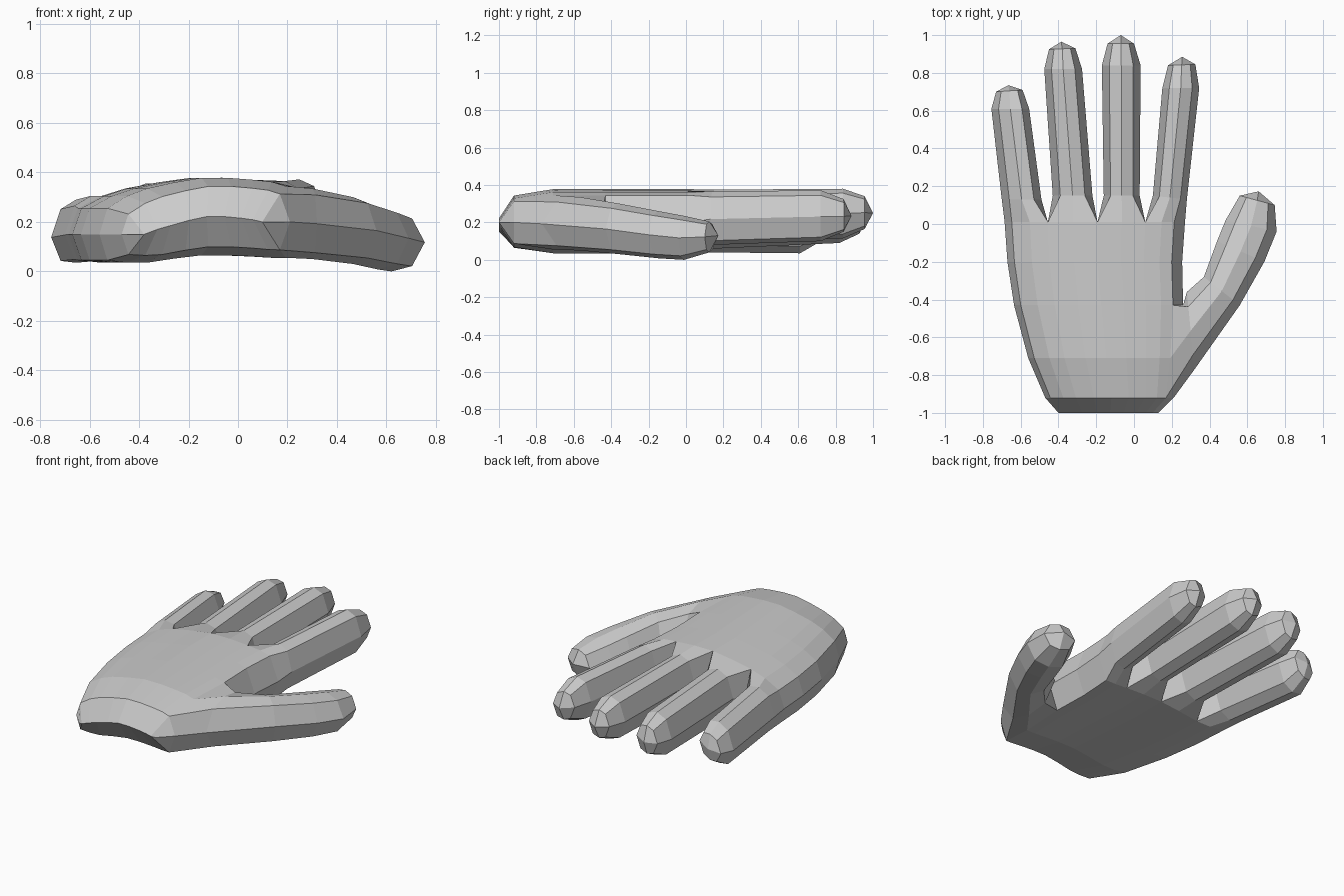
import bpy, bmesh

cube = bpy.data.objects.get("Cube")
if cube:
    bpy.data.objects.remove(cube)

skin = bpy.data.materials.new("light grey")
skin.use_nodes = True
grey = (0.6, 0.6, 0.6, 1)
skin.diffuse_color = grey
skin.node_tree.nodes["Principled BSDF"].inputs["Base Color"].default_value = grey

bm = bmesh.new()


def bridge(a, b, skip=()):
    """Join two rings of equal length with quads."""
    n = len(a)
    for j in range(n):
        if j not in skip:
            k = (j + 1) % n
            bm.faces.new((a[j], a[k], b[k], b[j]))


# Palm: nine points across the back and the underside, one along each edge
ACROSS = (0.04, 0.14, 0.24, 0.38, 0.515, 0.65, 0.78, 0.87, 0.94)
BACK = (0.255, 0.305, 0.335, 0.36, 0.378, 0.378, 0.37, 0.362, 0.345)
UNDER = (0.045, 0.035, 0.035, 0.052, 0.065, 0.065, 0.06, 0.055, 0.055)


def palm_ring(y, left, right, thick):
    def vert(f, z, mid):
        return bm.verts.new((left + f * (right - left), y, mid + (z - mid) * thick))
    mids = [(t + b) / 2 for t, b in zip(BACK, UNDER)]
    top = [vert(f, z, m) for f, z, m in zip(ACROSS, BACK, mids)]
    bot = [vert(f, z, m) for f, z, m in zip(ACROSS, UNDER, mids)]
    return [vert(0, mids[0], mids[0])] + top + [vert(1, mids[8], mids[8])] + bot[::-1]


# y, left edge, right edge, thickness factor; the wrist closes to a ridge
ROWS = ((-1.0, -0.40, 0.13, 0.0), (-0.92, -0.47, 0.21, 0.78),
        (-0.71, -0.56, 0.24, 1.0), (-0.43, -0.635, 0.26, 1.0),
        (-0.2, -0.67, 0.255, 1.0), (0.01, -0.685, 0.27, 1.0))
rows = [palm_ring(*r) for r in ROWS]
for i in range(len(rows) - 1):
    # leave the side open where the thumb grows out
    bridge(rows[i], rows[i + 1], skip=(9, 10) if i in (1, 2) else ())


def digit(root, sections, tip, tilt=0.0):
    """Loft an eight-sided digit from its root ring to a rounded tip.
    Each section: left x, y, right x, y, bottom z, top z."""
    ring = root
    for lx, ly, rx, ry, zb, zt in sections:
        c, h = (zb + zt) / 2, (zt - zb) / 2
        shape = ((0.19, 0.82), (0.5, 1), (0.81, 0.82), (1, 0),
                 (0.81, -0.82), (0.5, -1), (0.19, -0.82), (0, 0))
        new = [bm.verts.new((lx + f * (rx - lx), ly + f * (ry - ly),
                             c + h * k + tilt * (f - 0.5))) for f, k in shape]
        bridge(ring, new)
        ring = new
    end = bm.verts.new(tip)
    for j in (1, 3, 5, 7):
        bm.faces.new((end, ring[j], ring[(j + 1) % 8], ring[(j + 2) % 8]))


# Fingers, from the little finger to the index finger
front = rows[-1]
top, bot = front[1:10], front[:10:-1]
webs = [front[0]]
for j in (2, 4, 6):
    x, y, z = (top[j].co + bot[j].co) / 2
    webs.append(bm.verts.new((x, y, z)))
webs.append(front[10])

FINGERS = (
    (((-0.70, 0.13, -0.49, 0.13, 0.04, 0.305),
      (-0.755, 0.61, -0.555, 0.61, 0.035, 0.29),
      (-0.73, 0.70, -0.59, 0.71, 0.09, 0.25)), (-0.665, 0.735, 0.17), 0.05),
    (((-0.43, 0.15, -0.22, 0.15, 0.06, 0.355),
      (-0.475, 0.82, -0.275, 0.82, 0.09, 0.355),
      (-0.45, 0.925, -0.31, 0.93, 0.14, 0.315)), (-0.385, 0.965, 0.225), 0.02),
    (((-0.16, 0.15, 0.03, 0.15, 0.09, 0.375),
      (-0.17, 0.84, 0.035, 0.84, 0.115, 0.38),
      (-0.14, 0.955, 0.0, 0.955, 0.165, 0.34)), (-0.07, 1.0, 0.25), 0.0),
    (((0.10, 0.15, 0.28, 0.13, 0.08, 0.365),
      (0.15, 0.72, 0.345, 0.72, 0.10, 0.372),
      (0.18, 0.84, 0.325, 0.845, 0.15, 0.325)), (0.255, 0.885, 0.235), -0.01),
)
for i, (sections, tip, tilt) in enumerate(FINGERS):
    a = 2 * i
    root = top[a:a + 3] + [webs[i + 1]] + bot[a:a + 3][::-1] + [webs[i]]
    digit(root, sections, tip, tilt)

# Thumb, rooted in the open side of the palm (left = outer side)
r0, r1, r2 = rows[1:4]
thumb_root = [r0[9], r1[9], r2[9], r2[10], r2[11], r1[11], r0[11], r0[10]]
digit(thumb_root,
      ((0.32, -0.77, 0.28, -0.36, 0.05, 0.335),
       (0.56, -0.43, 0.37, -0.28, 0.03, 0.30),
       (0.69, -0.20, 0.44, -0.09, 0.008, 0.26),
       (0.755, -0.04, 0.485, 0.02, 0.0, 0.235),
       (0.745, 0.10, 0.56, 0.15, 0.04, 0.205)),
      (0.66, 0.173, 0.13))

# Clean up: weld the wrist ridge, drop the unused point, face outward
bmesh.ops.remove_doubles(bm, verts=rows[0], dist=0.001)
bmesh.ops.delete(bm, geom=[v for v in bm.verts if not v.link_faces], context='VERTS')
bmesh.ops.recalc_face_normals(bm, faces=bm.faces[:])

mesh = bpy.data.meshes.new("hand")
bm.to_mesh(mesh)
bm.free()
mesh.materials.append(skin)
hand = bpy.data.objects.new("hand", mesh)
bpy.context.collection.objects.link(hand)
